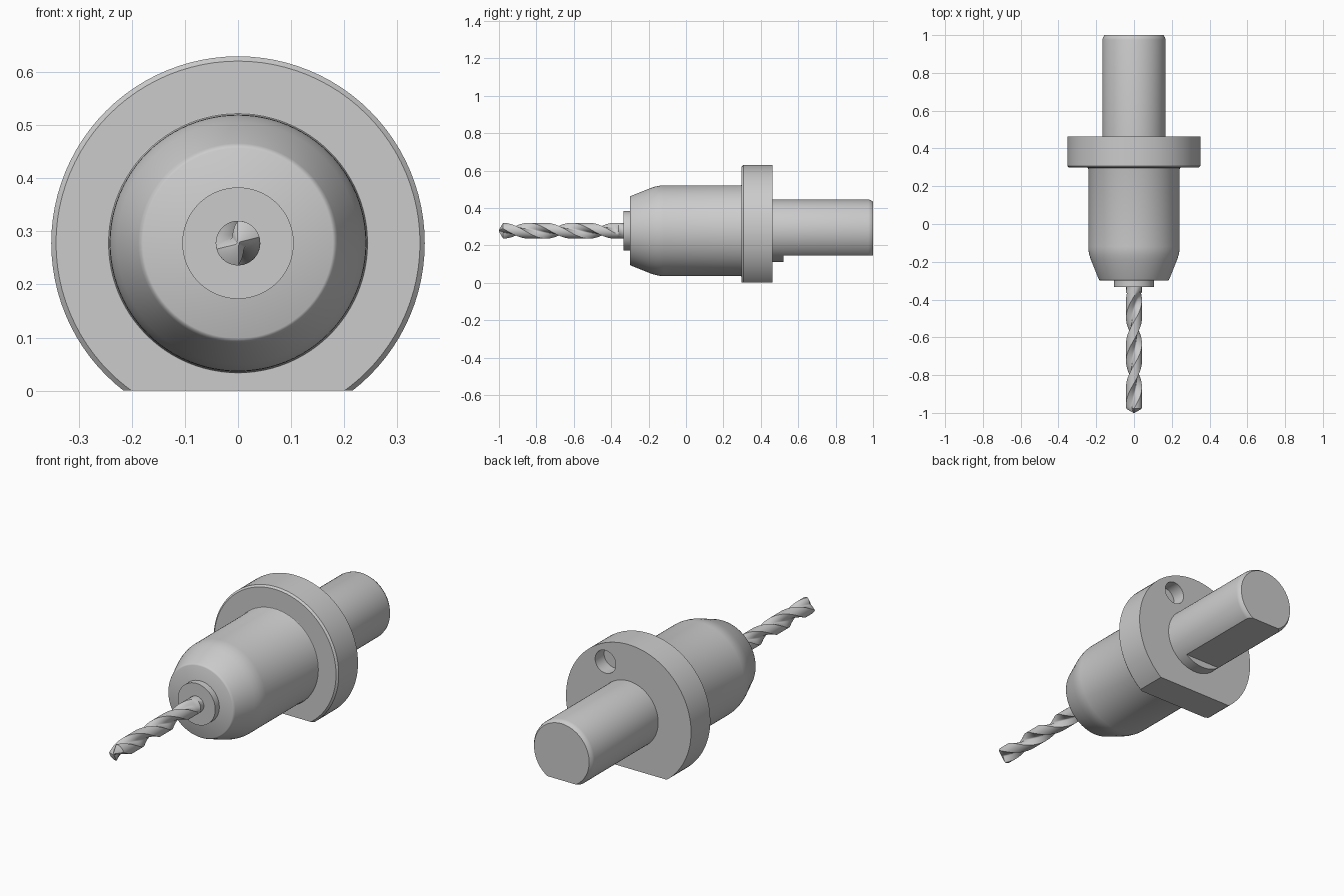
import bpy, bmesh, math

if "Cube" in bpy.data.objects:
    bpy.data.objects.remove(bpy.data.objects["Cube"])

AXIS_Z = 0.278


def loft(name, rings):
    """Skin a list of equal-length point rings and cap both ends."""
    bm = bmesh.new()
    loops = [[bm.verts.new(p) for p in ring] for ring in rings]
    n = len(loops[0])
    for a, b in zip(loops, loops[1:]):
        for i in range(n):
            j = (i + 1) % n
            bm.faces.new((a[i], a[j], b[j], b[i]))
    bm.faces.new(loops[0])
    bm.faces.new(loops[-1])
    bmesh.ops.recalc_face_normals(bm, faces=bm.faces)
    mesh = bpy.data.meshes.new(name)
    bm.to_mesh(mesh)
    bm.free()
    ob = bpy.data.objects.new(name, mesh)
    bpy.context.collection.objects.link(ob)
    return ob


def lathe(name, profile, x=0.0, z=AXIS_Z, n=96):
    """Revolve (radius, y) points about an axis parallel to y."""
    angles = [2 * math.pi * i / n for i in range(n)]
    return loft(name, [[(x + r * math.cos(t), y, z + r * math.sin(t)) for t in angles]
                       for r, y in profile])


def box(name, x0, x1, y0, y1, z0, z1):
    return loft(name, [[(x0, y, z0), (x1, y, z0), (x1, y, z1), (x0, y, z1)] for y in (y0, y1)])


def activate(ob):
    bpy.ops.object.select_all(action='DESELECT')
    ob.select_set(True)
    bpy.context.view_layer.objects.active = ob


def cut(ob, cutter):
    mod = ob.modifiers.new("cut", 'BOOLEAN')
    mod.operation = 'DIFFERENCE'
    mod.solver = 'EXACT'
    mod.object = cutter
    activate(ob)
    bpy.ops.object.modifier_apply(modifier=mod.name)
    bpy.data.objects.remove(cutter)


# Tapered main body with softened edges and a small fillet at the flange
body = lathe("tool_body", [(0.179, -0.30), (0.184, -0.297), (0.188, -0.29), (0.228, -0.19),
                           (0.236, -0.165), (0.241, -0.14), (0.242, -0.12),
                           (0.242, 0.291), (0.244, 0.297), (0.250, 0.301)])

# Nose ring around the drill
nose = lathe("nose_ring", [(0.105, -0.333), (0.105, -0.295)])

# Flange with front chamfer, bottom flat and blind locating hole
flange = lathe("flange", [(0.343, 0.298), (0.352, 0.307), (0.352, 0.462)])
cut(flange, box("flat_cutter", -1, 1, 0.2, 0.6, -0.5, 0.0))
cut(flange, lathe("hole_cutter", [(0.058, 0.39), (0.058, 0.6)],
                  x=0.13, z=AXIS_Z + 0.23, n=48))

# Rear shank with rounded end and a clamping flat underneath
shank = lathe("shank", [(0.167, 0.46), (0.167, 0.975), (0.164, 0.988), (0.155, 1.0)])
cut(shank, box("shank_cutter", -0.5, 0.5, 0.52, 1.2, -0.2, 0.145))


# Two-flute twist drill: flute section rotates along y and fades into a round stem
def drill_ring(y, scale, depth, n=48, radius=0.042, half_flute=math.radians(52.5)):
    twist = -(y + 0.91) * 2 * math.pi / 0.46
    ring = []
    for i in range(n):
        t = 2 * math.pi * i / n
        u = min(1.0, abs(t % math.pi - math.pi / 2) / half_flute)
        r = radius * scale * (1 - depth * (1 - u * u))
        ring.append((r * math.cos(t + twist), y, AXIS_Z + r * math.sin(t + twist)))
    return ring


FLUTE = 0.64
rings = [drill_ring(-1.0, 0.1, FLUTE)]
steps = 64
for k in range(steps + 1):
    y = -0.978 + (0.978 - 0.36) * k / steps
    fade = min(1.0, max(0.0, (-0.36 - y) / 0.08))
    rings.append(drill_ring(y, 1.0, FLUTE * math.sqrt(fade)))
rings.append(drill_ring(-0.32, 1.0, 0.0))
drill = loft("twist_drill", rings)

# Smooth shading with crisp machined edges
for ob in (body, nose, flange, shank, drill):
    activate(ob)
    bpy.ops.object.shade_smooth_by_angle(angle=math.radians(32))
